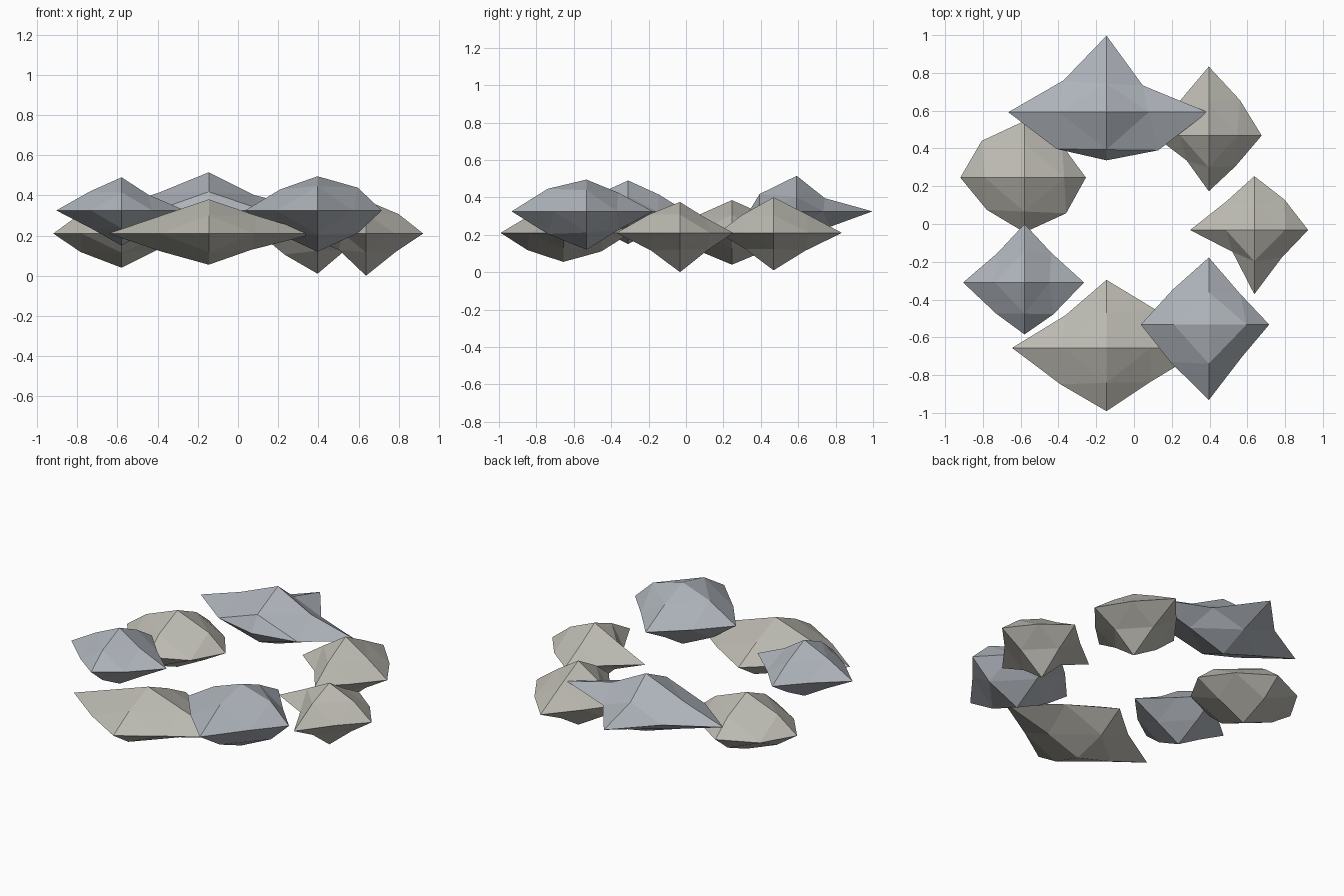
import bpy, bmesh, math
from itertools import product

if "Cube" in bpy.data.objects:
    bpy.data.objects.remove(bpy.data.objects["Cube"])


def material(name, rgb):
    m = bpy.data.materials.new(name)
    m.diffuse_color = (*rgb, 1)
    m.use_nodes = True
    m.node_tree.nodes["Principled BSDF"].inputs["Base Color"].default_value = m.diffuse_color
    return m


WARM = material("warm_stone", (0.50, 0.49, 0.44))
BLUE = material("blue_stone", (0.42, 0.45, 0.49))
SIGNS = [(1, 1), (-1, 1), (-1, -1), (1, -1)]
R = 0.64


def rock(i, mat, z, reach, mid, xy, xz=(1, 1, 1, 1), yz=(1, 1, 1, 1)):
    """Once-subdivided octahedron: six tips (+x -x +y -y +z -z) and twelve
    edge points at 'mid' offsets, scaled by the factors of each plane."""
    bm = bmesh.new()
    tips, mids = {}, {}
    for a in range(3):
        for s in (1, -1):
            co = [0, 0, 0]
            co[a] = s * reach[2 * a + (s < 0)]
            tips[a, s] = bm.verts.new(co)
    for (a, b), factors in (((0, 1), xy), ((0, 2), xz), ((1, 2), yz)):
        for (sa, sb), f in zip(SIGNS, factors):
            co = [0, 0, 0]
            co[a], co[b] = sa * mid[a] * f, sb * mid[b] * f
            mids[a, sa, b, sb] = bm.verts.new(co)
    # four triangles per octant
    for sx, sy, sz in product((1, -1), repeat=3):
        x, y, zt = tips[0, sx], tips[1, sy], tips[2, sz]
        mxy, mxz, myz = mids[0, sx, 1, sy], mids[0, sx, 2, sz], mids[1, sy, 2, sz]
        for tri in ((x, mxy, mxz), (y, myz, mxy), (zt, mxz, myz), (mxy, myz, mxz)):
            bm.faces.new(tri if sx * sy * sz > 0 else tri[::-1])
    me = bpy.data.meshes.new(f"rock_{i + 1}")
    bm.to_mesh(me)
    bm.free()
    me.materials.append(mat)
    ob = bpy.data.objects.new(f"rock_{i + 1}", me)
    t = 2 * math.pi * i / 7
    ob.location = (R * math.cos(t) - 0.003, R * math.sin(t) - 0.032, z)
    bpy.context.collection.objects.link(ob)


# Ring of seven rocks, counter-clockwise from the right
rock(0, WARM, 0.21, (.285, .34, .285, .34, .165, .21), (.15, .15, .09),
     (1.07, 1, .77, .97), (1.08, 1, .9, 1), (.9, 1.1, 1.04, 1))
rock(1, WARM, 0.21, (.28, .29, .365, .295, .19, .20), (.15, .17, .095),
     (1.1, 1.05, .78, .95), (1, 1, 1.1, .9), (1.05, 1, .9, 1))
rock(2, BLUE, 0.325, (.535, .52, .405, .255, .19, .16), (.24, .177, .083),
     (.8, .95, 1.1, 1.14), (.93, 1.05, 1, 1), (.85, 1.12, 1, 1))
rock(3, WARM, 0.21, (.325, .34, .30, .29, .175, .17), (.21, .18, .095),
     (.95, 1.08, .95, 1.05), (1, 1, .97, .85))
rock(4, BLUE, 0.325, (.315, .325, .31, .275, .165, .175), (.15, .165, .09),
     (.95, .95, 1, 1.02), (.88, 1.05, 1, 1))
rock(5, WARM, 0.21, (.53, .50, .36, .335, .17, .155), (.235, .185, .09),
     (1.1, .93, 1.04, .98), (1, 1, 1, .9), (1, 1, 1.03, 1.1))
rock(6, BLUE, 0.325, (.32, .36, .355, .40, .17, .205), (.185, .18, .105),
     (.9, 1.03, 1.1, .95), (1.08, 1, 1.08, 1.08), (.95, 1.15, 1.15, .95))
